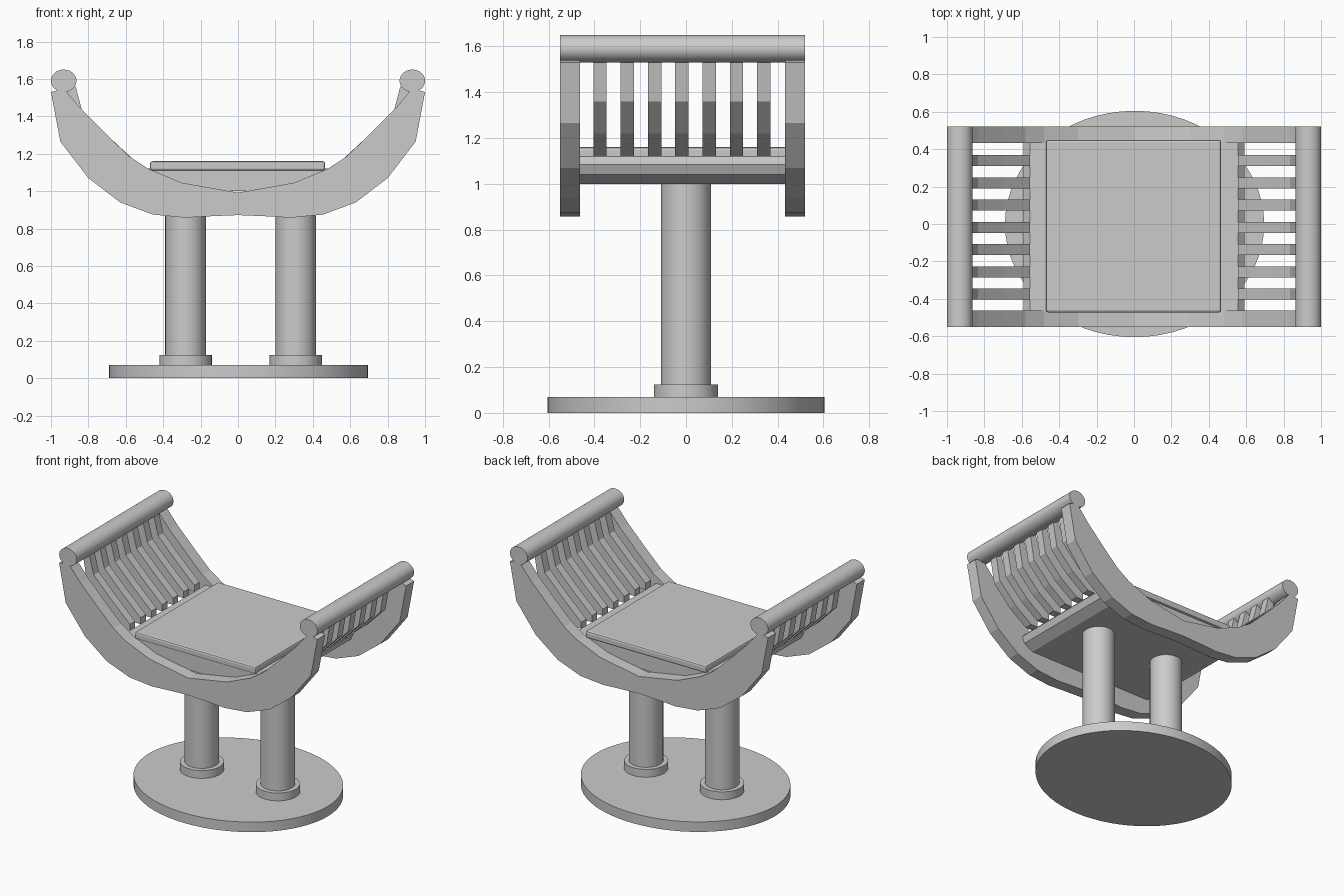
import bpy
import bmesh
import math

cube = bpy.data.objects.get("Cube")
if cube:
    bpy.data.objects.remove(cube, do_unlink=True)

grey = bpy.data.materials.new("plain_grey")
grey.use_nodes = True
GREY = (0.6, 0.6, 0.6, 1)
grey.diffuse_color = GREY
grey.node_tree.nodes["Principled BSDF"].inputs["Base Color"].default_value = GREY

FRONT, BACK = -0.55, 0.52
RAIL = 0.087
SIDES = (("left", 1), ("right", -1))


def prism(name, points, y0, y1):
    """Extrude an x-z outline from y0 to y1."""
    bm = bmesh.new()
    face = bm.faces.new([bm.verts.new((x, y0, z)) for x, z in points])
    new = bmesh.ops.extrude_face_region(bm, geom=[face])["geom"]
    verts = [v for v in new if isinstance(v, bmesh.types.BMVert)]
    bmesh.ops.translate(bm, verts=verts, vec=(0, y1 - y0, 0))
    bmesh.ops.recalc_face_normals(bm, faces=bm.faces)
    mesh = bpy.data.meshes.new(name)
    bm.to_mesh(mesh)
    bm.free()
    mesh.materials.append(grey)
    obj = bpy.data.objects.new(name, mesh)
    bpy.context.collection.objects.link(obj)
    return obj


def cylinder(name, centre, radii, depth, along_y=False):
    """Smooth-sided cylinder with separate radii across its axis."""
    bpy.ops.mesh.primitive_cylinder_add(vertices=64, radius=1, depth=depth)
    obj = bpy.context.object
    obj.name = name
    obj.scale = (radii[0], radii[1], 1)
    if along_y:
        obj.rotation_euler.x = math.pi / 2
    obj.location = centre
    obj.data.materials.append(grey)
    bpy.ops.object.transform_apply(location=False, rotation=True, scale=True)
    bpy.ops.object.shade_smooth_by_angle(angle=math.radians(35))
    return obj


def mirrored(half):
    """Close a half outline whose first and last points lie on the centre line."""
    return half + [(-x, z) for x, z in reversed(half) if x > 0]


# Oval foot and two round legs with collars
cylinder("base", (0.003, 0, 0.035), (0.693, 0.605), 0.07)
for side, x in (("right", -0.28), ("left", 0.309)):
    cylinder(side + "_collar", (x, 0, 0.095), (0.14, 0.14), 0.06)
    cylinder(side + "_leg", (x, 0, 0.54), (0.109, 0.109), 0.94)

# Curved front and back rails
rail_half = [
    (0, 0.872), (0.17, 0.865), (0.28, 0.858), (0.455, 0.875), (0.63, 0.94),
    (0.80, 1.07), (0.95, 1.265), (1.0, 1.53), (0.968, 1.538), (0.978, 1.56),
    (0.915, 1.56), (0.92, 1.535), (0.835, 1.435), (0.70, 1.30), (0.58, 1.185),
    (0.48, 1.12), (0.30, 1.045), (0, 0.992),
]
outline = mirrored(rail_half)
prism("front_rail", outline, FRONT, FRONT + RAIL)
prism("back_rail", outline, BACK - RAIL, BACK)

# Seat frame between the rails
frame_half = [(0, 1.0), (0.50, 1.0), (0.57, 1.04), (0.59, 1.085),
              (0.555, 1.12), (0, 1.12)]
prism("seat_frame", mirrored(frame_half), FRONT + RAIL, BACK - RAIL)

# Seat pad with softened edges
pad = prism("seat_pad", [(-0.47, 1.11), (0.466, 1.11), (0.466, 1.16), (-0.47, 1.16)],
            -0.473, 0.45)
bevel = pad.modifiers.new("soft_edges", "BEVEL")
bevel.width = 0.012
bevel.segments = 2

# Arm rods and the curved slats below them
slat = [(0.92, 1.56), (0.885, 1.36), (0.75, 1.22), (0.61, 1.12), (0.555, 1.12),
        (0.555, 1.165), (0.70, 1.30), (0.835, 1.435), (0.868, 1.56)]
for side, sign in SIDES:
    cylinder(side + "_arm_rod", (sign * 0.932, (FRONT + BACK) / 2, 1.59),
             (0.068, 0.06), BACK - FRONT, along_y=True)
    for i in range(7):
        y = -0.375 + i * 0.119
        prism(f"{side}_slat_{i + 1}", [(sign * x, z) for x, z in slat],
              y - 0.029, y + 0.029)
